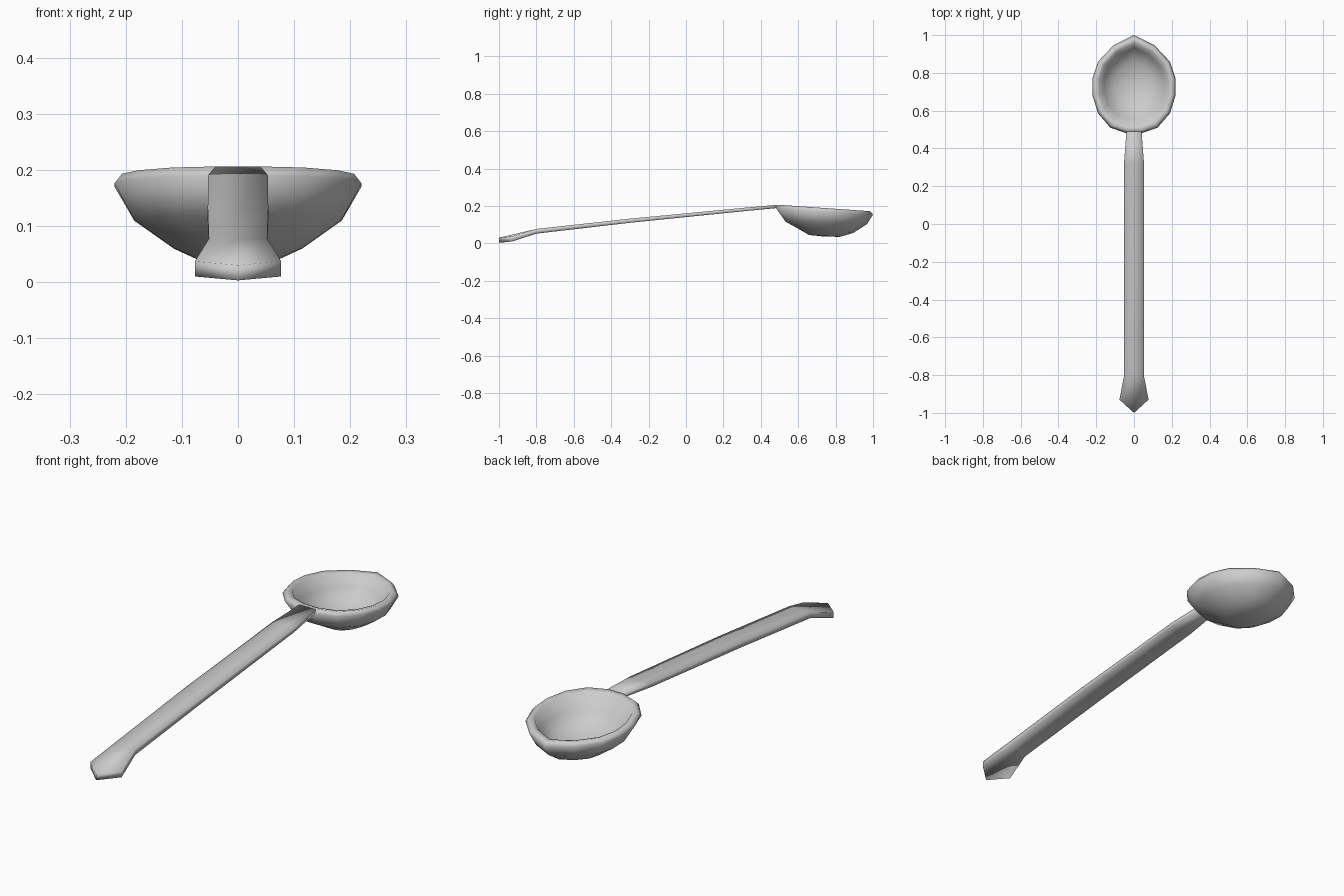
import bpy, bmesh

cube = bpy.data.objects.get("Cube")
if cube:
    bpy.data.objects.remove(cube, do_unlink=True)

metal = bpy.data.materials.new("grey metal")
metal.use_nodes = True
grey = (0.6, 0.6, 0.6, 1)
metal.diffuse_color = grey
metal.node_tree.nodes["Principled BSDF"].inputs["Base Color"].default_value = grey


def finish(bm, name):
    bmesh.ops.recalc_face_normals(bm, faces=bm.faces)
    for f in bm.faces:
        f.smooth = True
    mesh = bpy.data.meshes.new(name)
    bm.to_mesh(mesh)
    bm.free()
    mesh.materials.append(metal)
    ob = bpy.data.objects.new(name, mesh)
    bpy.context.collection.objects.link(ob)
    return ob


def bridge(bm, a, b):
    n = len(a)
    for i in range(n):
        j = (i + 1) % n
        bm.faces.new((a[i], a[j], b[j], b[i]))


# Bowl: the rim outline is scaled into rings, from the outer bottom over the rim to the inside
half = [(0.04, 0.48), (0.125, 0.51), (0.19, 0.585), (0.22, 0.68),
        (0.22, 0.77), (0.19, 0.86), (0.11, 0.945)]
outline = half + [(0, 1.0)] + [(-x, y) for x, y in reversed(half)]
MID = 0.74
# scale, centre y, z at the centre, slope along y
rings = [(0.32, 0.74, 0.04, -0.06), (0.52, 0.76, 0.06, -0.03),
         (0.84, 0.75, 0.11, -0.03), (1.0, 0.74, 0.172, -0.07),
         (0.94, 0.74, 0.189, -0.07), (0.84, 0.74, 0.184, -0.07),
         (0.72, 0.745, 0.125, -0.03), (0.45, 0.75, 0.075, -0.03)]

bm = bmesh.new()
loops = []
for s, cy, z, slope in rings:
    loops.append([bm.verts.new((x * s, cy + (y - MID) * s, z + slope * (y - MID) * s))
                  for x, y in outline])
for a, b in zip(loops, loops[1:]):
    bridge(bm, a, b)
for loop, z in ((loops[0], 0.036), (loops[-1], 0.058)):
    pole = bm.verts.new((0, 0.74, z))
    for i in range(len(loop)):
        bm.faces.new((loop[i], loop[(i + 1) % len(loop)], pole))
finish(bm, "bowl")

# Handle: flat bar with a centre line, flared near a pointed end
# y at the sides, y at the centre, half width, top z, thickness
sections = [(-0.93, -1.0, 0.077, 0.037, 0.027), (-0.8, -0.8, 0.052, 0.077, 0.025),
            (-0.3, -0.3, 0.054, 0.132, 0.022), (0.32, 0.32, 0.053, 0.191, 0.018),
            (0.49, 0.49, 0.04, 0.206, 0.017)]
bm = bmesh.new()
loops = []
for ys, yc, w, top, thick in sections:
    drop = (ys - yc) * 0.1
    pts = [(-w, ys, top), (0, yc, top - drop), (w, ys, top)]
    pts += [(x, y, z - thick) for x, y, z in reversed(pts)]
    loops.append([bm.verts.new(p) for p in pts])
for a, b in zip(loops, loops[1:]):
    bridge(bm, a, b)
# End caps are split along the centre line
for loop in (loops[0], loops[-1]):
    bm.faces.new((loop[0], loop[1], loop[4], loop[5]))
    bm.faces.new((loop[1], loop[2], loop[3], loop[4]))
finish(bm, "handle")
